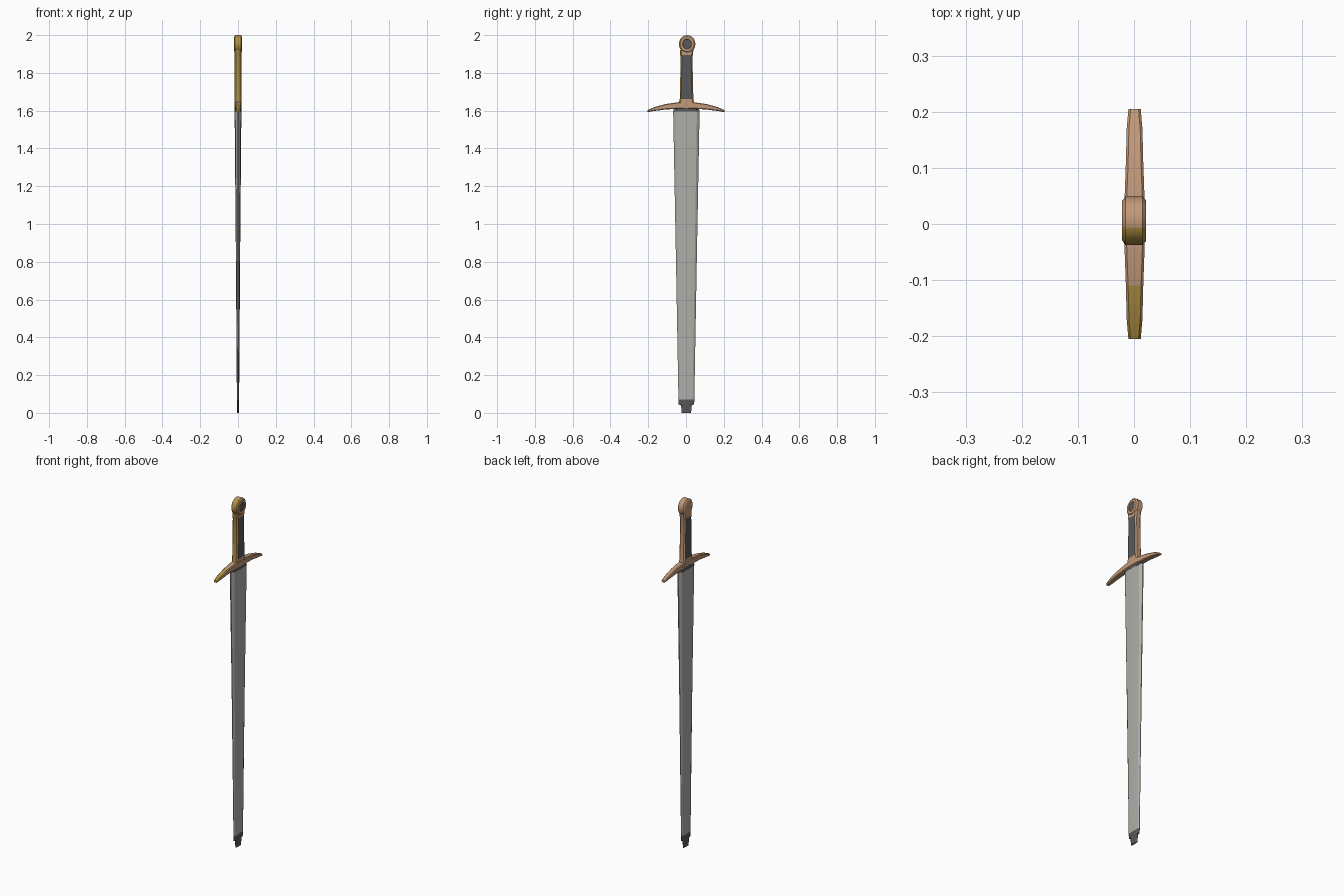
import bpy, bmesh, math

if "Cube" in bpy.data.objects:
    bpy.data.objects.remove(bpy.data.objects["Cube"])


def mat(name, rgb):
    m = bpy.data.materials.new(name)
    m.diffuse_color = (*rgb, 1)
    m.use_nodes = True
    m.node_tree.nodes["Principled BSDF"].inputs["Base Color"].default_value = m.diffuse_color
    return m


STEEL = mat("steel grey", (0.42, 0.43, 0.395))
DARK = mat("dark grey", (0.10, 0.10, 0.10))
TAN = mat("tan bronze", (0.54, 0.32, 0.19))
GOLD = mat("old gold", (0.44, 0.28, 0.05))


def loft(name, rings, mats, rule=None):
    """Skin equal-length rings, cap both ends, colour faces by rule(normal, centre)."""
    bm = bmesh.new()
    vs = [[bm.verts.new(p) for p in r] for r in rings]
    n = len(rings[0])
    for a, b in zip(vs, vs[1:]):
        for i in range(n):
            j = (i + 1) % n
            bm.faces.new((a[i], a[j], b[j], b[i]))
    bm.faces.new(vs[0])
    bm.faces.new(vs[-1])
    bmesh.ops.recalc_face_normals(bm, faces=bm.faces)
    bm.normal_update()
    if rule:
        for f in bm.faces:
            f.material_index = rule(f.normal, f.calc_center_median())
    me = bpy.data.meshes.new(name)
    bm.to_mesh(me)
    bm.free()
    for m in mats:
        me.materials.append(m)
    ob = bpy.data.objects.new(name, me)
    bpy.context.collection.objects.link(ob)
    return ob


def chamfered(a, b, c):
    """Rectangle with half sizes a, b and corner cut c."""
    return [(a, -b + c), (a, b - c), (a - c, b), (-a + c, b),
            (-a, b - c), (-a, -b + c), (-a + c, -b), (a - c, -b)]


def blade_ring(z, w, t):
    """Flat diamond section with a central ridge and ground edges."""
    pts = [(t, 0), (t * .8, w * .8), (t * .15, w), (-t * .15, w), (-t * .8, w * .8),
           (-t, 0), (-t * .8, -w * .8), (-t * .15, -w), (t * .15, -w), (t * .8, -w * .8)]
    return [(x, y + 0.002, z) for x, y in pts]


# Blade, tip and collar
loft("blade", [blade_ring(0.07, .042, .006), blade_ring(0.8, .055, .011),
               blade_ring(1.6, .07, .018)], [STEEL])
loft("blade_tip", [blade_ring(0, .025, .004), blade_ring(0.04, .028, .005),
                   blade_ring(0.045, .041, .0055), blade_ring(0.072, .0425, .0065)], [DARK])
loft("collar", [blade_ring(1.596, .071, .0185), blade_ring(1.62, .06, .0185)], [DARK])


# Gold on the side turned to -y, tan elsewhere
def two_tone(n, c):
    return 1 if n.y < -0.25 else 0


# Cross guard: chamfered sections swept along y (y, low z, high z, half thickness)
half = [(0.205, 1.592, 1.603, .011), (0.17, 1.598, 1.618, .014),
        (0.11, 1.606, 1.635, .0155), (0.04, 1.61, 1.645, .018)]
sections = [(-y, a, b, t) for y, a, b, t in half] + half[::-1]
loft("cross_guard",
     [[(x + 0.001, y, (a + b) / 2 + z) for x, z in chamfered(t, (b - a) / 2, .004)]
      for y, a, b, t in sections], [TAN, GOLD], two_tone)


# Grip with dark panels on both broad sides
def grip_rule(n, c):
    return 2 if abs(n.x) > 0.9 and 1.66 < c.z < 1.89 else two_tone(n, c)


loft("grip",
     [[(x, y + 0.003, z) for x, y in chamfered(t, w, .007)]
      for z, w, t in [(1.62, .045, .018), (1.663, .036, .0185), (1.885, .031, .0185),
                      (1.895, .034, .0185), (1.92, .036, .018)]],
     [TAN, GOLD, DARK], grip_rule)

# Round pommel with a dark disc on the +x side
N = 20
loft("pommel",
     [[(x, 0.006 + r * .92 * math.cos(2 * math.pi * i / N),
        1.9525 + r * math.sin(2 * math.pi * i / N)) for i in range(N)]
      for x, r in [(-.021, .038), (-.015, .0475), (.015, .0475), (.021, .040),
                   (.021, .027), (.019, .025)]],
     [TAN, GOLD, DARK],
     lambda n, c: 2 if n.x > 0.9 and abs(c.z - 1.9525) < .005 and abs(c.y - .006) < .005
     else two_tone(n, c))

# Soft shading with crisp edges
for ob in bpy.context.scene.objects:
    ob.select_set(True)
    bpy.context.view_layer.objects.active = ob
bpy.ops.object.shade_smooth_by_angle(angle=math.radians(25))
